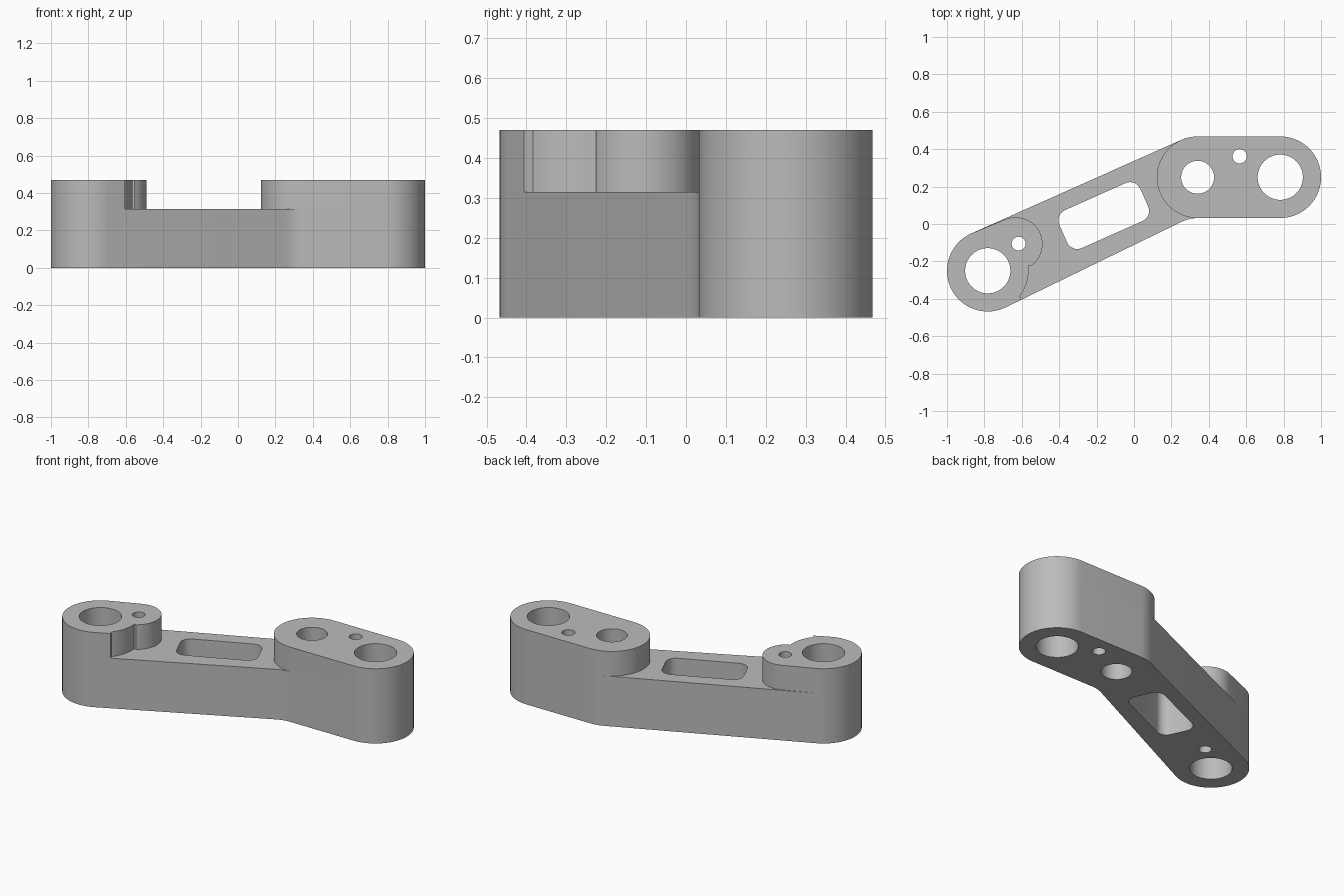
import bpy
import bmesh
from math import radians, cos, sin
from mathutils import Vector

cube = bpy.data.objects.get("Cube")
if cube:
    bpy.data.objects.remove(cube, do_unlink=True)

STEP_Z, TOP_Z, R = 0.315, 0.47, 0.218
PIVOT, MOUNT_IN, MOUNT_OUT = (-0.782, -0.25), (0.34, 0.25), (0.782, 0.25)
LOBE, LOBE_R = (-0.632, -0.107), 0.143
TILT = 24  # slope of the arm in degrees

metal = bpy.data.materials.new("plain grey metal")
metal.diffuse_color = (0.5, 0.5, 0.5, 1)
metal.use_nodes = True
metal.node_tree.nodes["Principled BSDF"].inputs["Base Color"].default_value = (0.5, 0.5, 0.5, 1)


def arc(center, radius, start, end, steps=32):
    """Points along an arc, angles in degrees."""
    angles = [radians(start + (end - start) * i / steps) for i in range(steps + 1)]
    return [(center[0] + radius * cos(a), center[1] + radius * sin(a)) for a in angles]


def circle(center, radius):
    return arc(center, radius, 0, 360, 64)[:-1]


def rounded_window(center, half_x, half_y, radius, turn):
    """Tilted rectangle with rounded corners."""
    direction = Vector((cos(radians(turn)), sin(radians(turn))))
    across = Vector((-direction.y, direction.x))
    points = []
    for i, (sx, sy) in enumerate([(1, 1), (-1, 1), (-1, -1), (1, -1)]):
        corner = Vector(center) + direction * sx * (half_x - radius) + across * sy * (half_y - radius)
        points += arc(corner, radius, turn + 90 * i, turn + 90 * i + 90, 10)
    return points


def plate(name, outline, holes, low, high):
    """Extruded outline with holes, turned into a mesh."""
    curve = bpy.data.curves.new(name, "CURVE")
    curve.dimensions = "2D"
    curve.fill_mode = "BOTH"
    curve.extrude = (high - low) / 2
    for loop in [outline] + holes:
        spline = curve.splines.new("POLY")
        spline.points.add(len(loop) - 1)
        for point, (x, y) in zip(spline.points, loop):
            point.co = (x, y, 0, 1)
        spline.use_cyclic_u = True
    obj = bpy.data.objects.new(name, curve)
    bpy.context.collection.objects.link(obj)
    obj.location.z = (low + high) / 2
    bpy.ops.object.select_all(action="DESELECT")
    obj.select_set(True)
    bpy.context.view_layer.objects.active = obj
    bpy.ops.object.convert(target="MESH")
    obj = bpy.context.object
    bm = bmesh.new()
    bm.from_mesh(obj.data)
    bmesh.ops.remove_doubles(bm, verts=bm.verts, dist=0.0001)
    bmesh.ops.recalc_face_normals(bm, faces=bm.faces)
    bm.to_mesh(obj.data)
    bm.free()
    obj.data.materials.clear()
    obj.data.materials.append(metal)
    bpy.ops.object.shade_smooth_by_angle(angle=radians(30))
    return obj


# Through holes
pivot_holes = [circle(PIVOT, 0.121), circle((-0.617, -0.105), 0.037)]
mount_holes = [circle(MOUNT_IN, 0.088), circle(MOUNT_OUT, 0.121), circle((0.565, 0.362), 0.038)]
window = rounded_window((-0.162, 0.045), 0.237, 0.111, 0.06, TILT)

# Full length arm, up to the step
pivot_end = arc(PIVOT, R, 90 + TILT, 270 + TILT)
arm_outline = (pivot_end + [(0.23, 0.0), (0.257, 0.013), (0.285, 0.024), (0.312, 0.03), (0.34, 0.032)]
               + arc(MOUNT_OUT, R, -90, 90) + arc(MOUNT_IN, R, 90, 90 + TILT, 8))
plate("arm", arm_outline, pivot_holes + mount_holes + [window], 0, STEP_Z)

# Raised pivot boss with its small side lobe
pivot_outline = (pivot_end + [(-0.604, -0.406)] + arc(PIVOT, R, -38, 7, 12)
                 + arc(LOBE, LOBE_R, -56, 90 + TILT))
plate("pivot_boss", pivot_outline, pivot_holes, STEP_Z, TOP_Z)

# Raised two-hole mounting boss
mount_outline = arc(MOUNT_OUT, R, -90, 90) + arc(MOUNT_IN, R, 90, 270)
plate("mount_boss", mount_outline, mount_holes, STEP_Z, TOP_Z)
